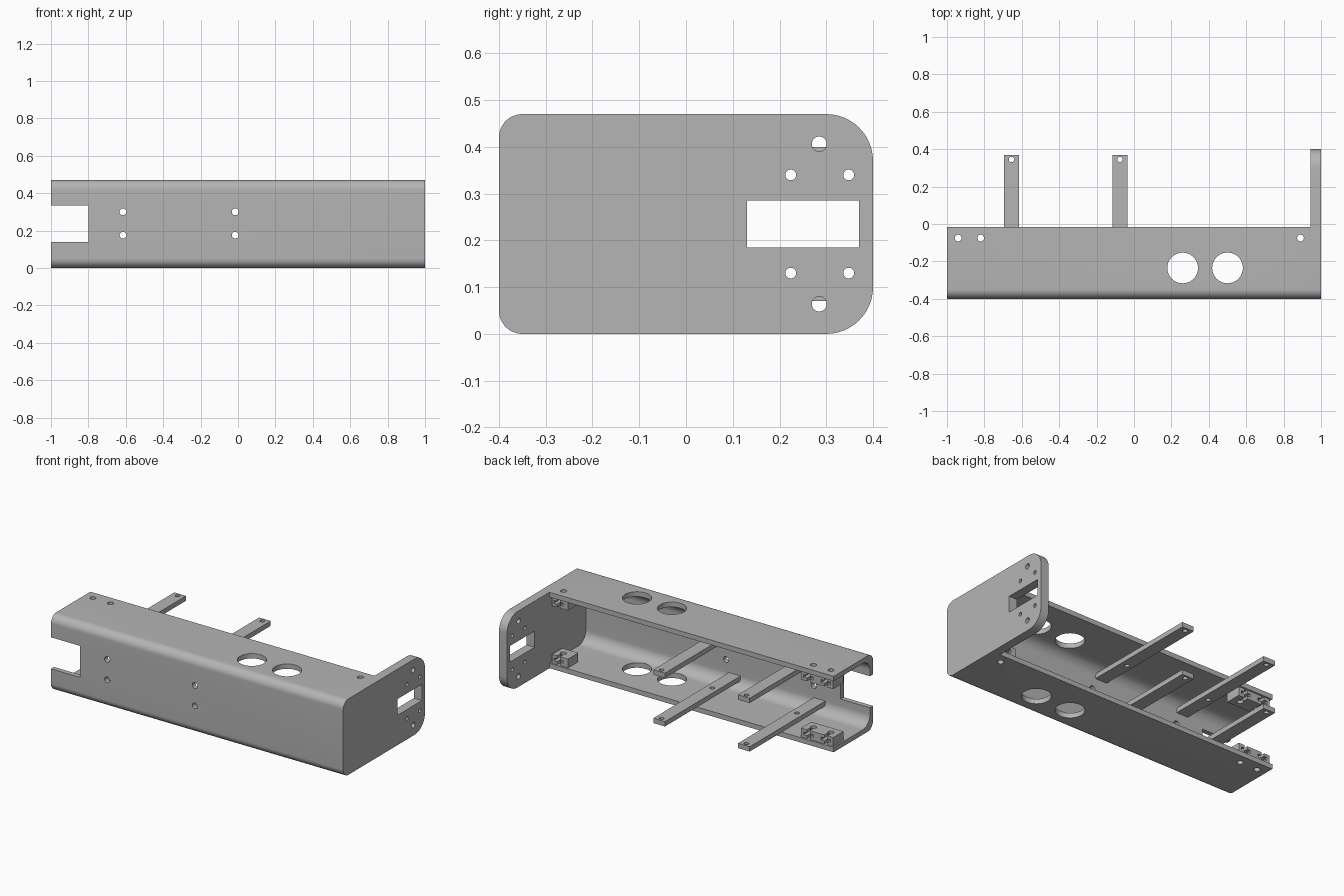
import bpy, bmesh, math
from mathutils import Vector, Matrix

cube = bpy.data.objects.get("Cube")
if cube:
    bpy.data.objects.remove(cube, do_unlink=True)

grey = bpy.data.materials.new("plain grey")
grey.use_nodes = True
grey.diffuse_color = (0.46, 0.46, 0.46, 1)
grey.node_tree.nodes["Principled BSDF"].inputs["Base Color"].default_value = (0.46, 0.46, 0.46, 1)

H = 0.47      # overall height
T = 0.03      # wall thickness
PLATE = 0.945  # inner face of the end plate


def finish(bm, name):
    bmesh.ops.recalc_face_normals(bm, faces=bm.faces)
    mesh = bpy.data.meshes.new(name)
    bm.to_mesh(mesh)
    bm.free()
    mesh.materials.append(grey)
    obj = bpy.data.objects.new(name, mesh)
    bpy.context.collection.objects.link(obj)
    return obj


def box(name, x, y, z):
    bm = bmesh.new()
    bmesh.ops.create_cube(bm, size=1)
    for v in bm.verts:
        for i, (a, b) in enumerate((x, y, z)):
            v.co[i] = a if v.co[i] < 0 else b
    return finish(bm, name)


def rod(axis, centre, radius, length, segs=32):
    bm = bmesh.new()
    turn = {"x": Matrix.Rotation(math.pi / 2, 4, "Y"),
            "y": Matrix.Rotation(math.pi / 2, 4, "X"),
            "z": Matrix.Identity(4)}[axis]
    bmesh.ops.create_cone(bm, cap_ends=True, segments=segs, radius1=radius, radius2=radius,
                          depth=length, matrix=Matrix.Translation(centre) @ turn)
    return finish(bm, "cutter")


def extrude_profile(name, corners, x0, x1, steps=12):
    """Extrude a (y, z, corner radius) outline along x."""
    pts = [Vector(c[:2]) for c in corners]
    bm = bmesh.new()
    verts = []
    for i, p in enumerate(pts):
        r = corners[i][2]
        u = (pts[i - 1] - p).normalized()
        v = (pts[(i + 1) % len(pts)] - p).normalized()
        for k in range(steps + 1 if r else 1):
            t = k / steps * math.pi / 2
            q = p + r * (u + v) - r * (v * math.cos(t) + u * math.sin(t)) if r else p
            verts.append(bm.verts.new((x0, q.x, q.y)))
    face = bm.faces.new(verts)
    new = bmesh.ops.extrude_face_region(bm, geom=[face])["geom"]
    bmesh.ops.translate(bm, vec=(x1 - x0, 0, 0),
                        verts=[g for g in new if isinstance(g, bmesh.types.BMVert)])
    return finish(bm, name)


def cut(obj, *cutters):
    for c in cutters:
        mod = obj.modifiers.new("cut", "BOOLEAN")
        mod.operation, mod.solver, mod.object = "DIFFERENCE", "EXACT", c
        deps = bpy.context.evaluated_depsgraph_get()
        mesh = bpy.data.meshes.new_from_object(obj.evaluated_get(deps))
        obj.modifiers.clear()
        obj.data = mesh
        bpy.data.objects.remove(c, do_unlink=True)


parts = []

# U-shaped channel, open at the back
back, wall = -0.015, -0.4 + T
channel = extrude_profile("channel", [
    (-0.4, 0, 0.05), (back, 0, 0), (back, T, 0), (wall, T, 0.07),
    (wall, H - T, 0.07), (back, H - T, 0), (back, H, 0), (-0.4, H, 0.05)], -1, PLATE)
screw_x = (-0.94, -0.82, 0.89)
screw_y = -0.075
cut(channel, box("cutter", (-1.1, -0.8), (-0.5, -0.25), (0.14, 0.335)))
cut(channel, *[rod("z", (x, -0.235, H / 2), 0.082, 1, 48) for x in (0.26, 0.5)])
cut(channel, *[rod("z", (x, screw_y, H / 2), 0.018, 1) for x in screw_x])
cut(channel, *[rod("y", (x, -0.4, z), 0.018, 0.3) for x in (-0.615, -0.015) for z in (0.175, 0.3)])
parts.append(channel)

# Rounded end plate with window and mounting holes
plate = extrude_profile("end_plate", [
    (-0.4, 0, 0.05), (0.4, 0, 0.1), (0.4, H, 0.1), (-0.4, H, 0.05)], PLATE, 1)
cut(plate, box("cutter", (0.8, 1.1), (0.13, 0.37), (0.185, 0.285)))
for side in (-1, 1):
    cut(plate, rod("x", (1, 0.285, H / 2 + side * 0.171), 0.016, 0.4),
        *[rod("x", (1, y, H / 2 + side * 0.105), 0.0115, 0.4) for y in (0.224, 0.348)])
parts.append(plate)

# Four support arms reaching out of the back
for x, side in ((-0.655, "right"), (-0.075, "middle")):
    for z, level in ((0.07, "lower"), (0.37, "upper")):
        arm = box(f"{level}_{side}_arm", (x - 0.04, x + 0.04), (wall - 0.01, 0.37), (z, z + T))
        cut(arm, *[rod("z", (x, y, z), 0.014, 0.2) for y in (-0.15, 0.345)])
        parts.append(arm)

# Captive nut blocks inside both flanges
for name, x0, x1, holes in (("left_nut_block", 0.825, 0.935, screw_x[2:]),
                            ("right_nut_block", -0.99, -0.77, screw_x[:2])):
    for level, z0, z1 in (("lower", T, 0.085), ("upper", H - 0.085, H - T)):
        block = box(f"{level}_{name}", (x0, x1), (-0.125, -0.025), (z0, z1))
        mid = (z0 + z1) / 2
        for x in holes:
            cut(block, rod("z", (x, screw_y, mid), 0.018, 0.3),
                box("cutter", (x - 0.01, x + 0.01), (screw_y, 0), (z0 - 0.05, z1 + 0.05)),
                box("cutter", (x - 0.032, x + 0.032), (screw_y - 0.03, 0), (mid - 0.009, mid + 0.009)))
        parts.append(block)

# Smooth fillets and bores, keep hard edges
bpy.ops.object.select_all(action="DESELECT")
for p in parts:
    p.select_set(True)
bpy.context.view_layer.objects.active = channel
bpy.ops.object.shade_smooth_by_angle(angle=math.radians(30))
